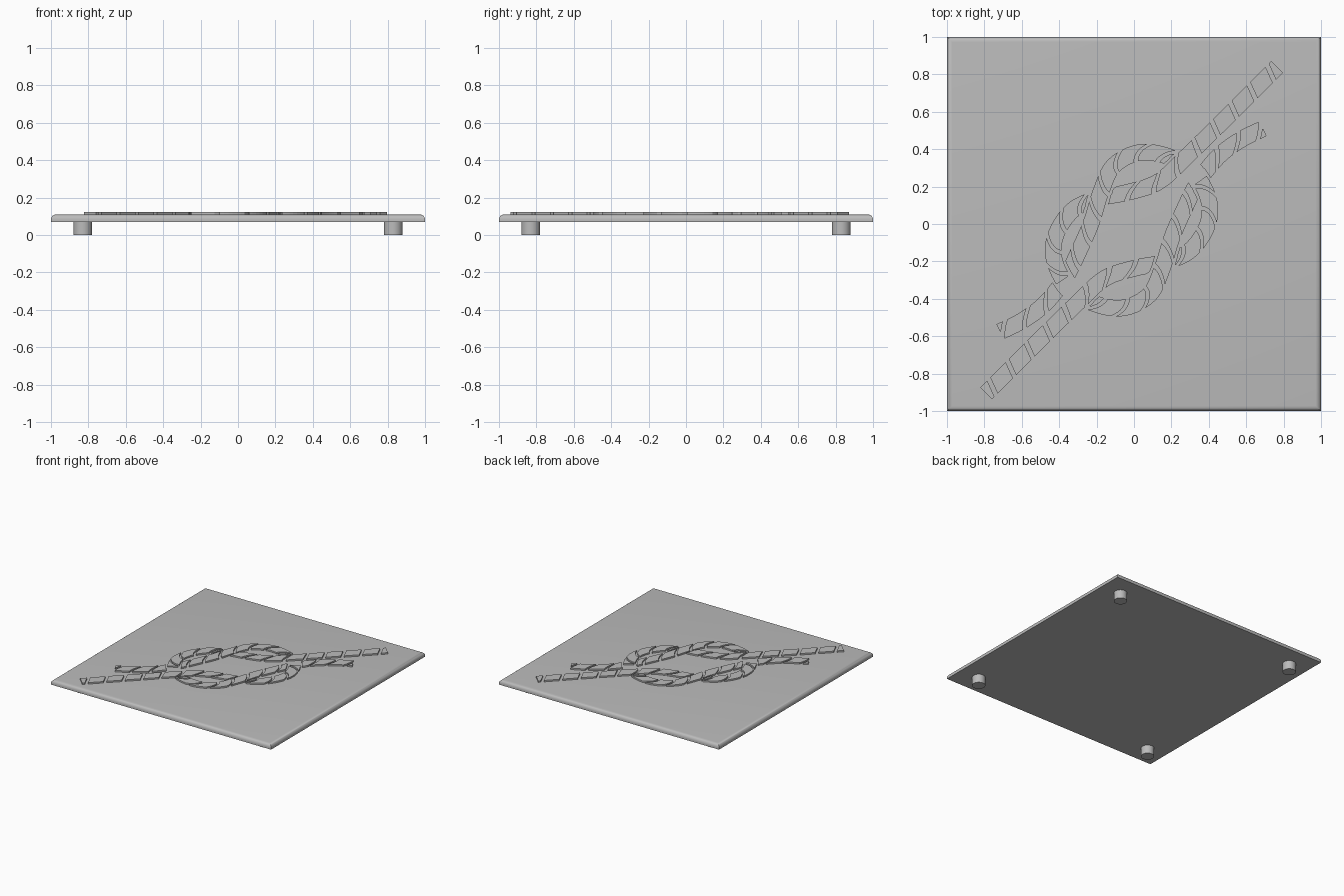
import bpy, bmesh
from mathutils import Vector

cube = bpy.data.objects.get("Cube")
if cube:
    bpy.data.objects.remove(cube, do_unlink=True)

grey = bpy.data.materials.new("plain grey")
grey.use_nodes = True
grey.diffuse_color = (0.5, 0.5, 0.5, 1)
grey.node_tree.nodes["Principled BSDF"].inputs["Base Color"].default_value = (0.5, 0.5, 0.5, 1)

BOTTOM, TOP, ROPE_TOP = 0.07, 0.11, 0.122
HALF_WIDTH, PITCH, GAP, CLEAR = 0.044, 0.14, 0.024, 0.058
CENTRE = Vector((-0.013, -0.033))


def add_object(name, bm):
    bmesh.ops.recalc_face_normals(bm, faces=bm.faces)
    mesh = bpy.data.meshes.new(name)
    bm.to_mesh(mesh)
    bm.free()
    mesh.materials.append(grey)
    obj = bpy.data.objects.new(name, mesh)
    bpy.context.collection.objects.link(obj)
    return obj


def smooth(obj):
    bpy.ops.object.select_all(action='DESELECT')
    obj.select_set(True)
    bpy.context.view_layer.objects.active = obj
    bpy.ops.object.shade_smooth_by_angle(angle=0.6)


# Square slab with rounded upper edges
bm = bmesh.new()
bmesh.ops.create_cube(bm, size=1)
for v in bm.verts:
    v.co = (v.co.x * 2, v.co.y * 2, TOP if v.co.z > 0 else BOTTOM)
rim = [e for e in bm.edges if all(v.co.z > 0.1 for v in e.verts)]
bmesh.ops.bevel(bm, geom=rim, offset=0.028, segments=6, profile=0.5, affect='EDGES')
smooth(add_object("slab", bm))

# Four round feet
for side, sx in (("left", 1), ("right", -1)):
    for end, sy in (("front", -1), ("back", 1)):
        bm = bmesh.new()
        bmesh.ops.create_cone(bm, cap_ends=True, segments=40, radius1=0.05, radius2=0.05, depth=BOTTOM)
        bmesh.ops.translate(bm, verts=bm.verts, vec=(sx * 0.83, sy * 0.83, BOTTOM / 2))
        smooth(add_object(f"{end}_{side}_foot", bm))

# Centre line of one rope, from its long end round the loop to its short end
GUIDE = [Vector(p) for p in (
    (0.765, 0.84), (0.5, 0.575), (0.27, 0.35), (0.13, 0.225), (-0.03, 0.17),
    (-0.18, 0.14), (-0.32, 0.08), (-0.41, -0.04), (-0.43, -0.17), (-0.37, -0.31),
    (-0.25, -0.41), (-0.07, -0.45), (0.08, -0.38), (0.15, -0.24), (0.2, -0.08),
    (0.26, 0.06), (0.34, 0.22), (0.45, 0.36), (0.57, 0.45), (0.69, 0.51))]


def spline(points, steps=20):
    ext = [2 * points[0] - points[1]] + points + [2 * points[-1] - points[-2]]
    out = []
    for a, b, c, d in zip(ext, ext[1:], ext[2:], ext[3:]):
        for i in range(steps):
            t = i / steps
            out.append((2 * b + (c - a) * t + (2 * a - 5 * b + 4 * c - d) * t * t
                        + (3 * b - a - 3 * c + d) * t ** 3) / 2)
    return out + [points[-1]]


path = spline(GUIDE)
other = [2 * CENTRE - p for p in path]
length = [0.0]
for a, b in zip(path, path[1:]):
    length.append(length[-1] + (b - a).length)
TOTAL = length[-1]


def at(s, v):
    """Point at distance s along the rope and v to its left."""
    i = next((k for k in range(len(path) - 2) if length[k + 1] >= s), len(path) - 2)
    lo, hi = max(i - 3, 0), min(i + 4, len(path) - 1)
    tangent = (path[hi] - path[lo]).normalized()
    t = (s - length[i]) / (length[i + 1] - length[i])
    return path[i].lerp(path[i + 1], t) + v * Vector((-tangent.y, tangent.x))


# Crossings of the two ropes; every second one passes underneath
nearest = [min((p - q).length for q in other) for p in path]
crossings = []
for i in range(1, len(path) - 1):
    if nearest[i] < 0.02 and nearest[i] <= min(nearest[i - 1], nearest[i + 1]):
        if not crossings or length[i] - crossings[-1] > 0.06:
            crossings.append(length[i])
under = crossings[1::2]

LANES = [HALF_WIDTH * (k / 4 - 1) for k in range(9)]


def hidden(s0, v):
    """Stretch of a lane that lies beneath the other rope."""
    samples = [s0 + k * 0.004 for k in range(-35, 36) if 0 <= s0 + k * 0.004 <= TOTAL]
    covered = [s for s in samples if min((at(s, v) - q).length for q in other) < CLEAR]
    return (min(covered), max(covered)) if covered else (s0, s0)


blocks = [[hidden(s0, v) for v in LANES] for s0 in under]


def cut(s, v):
    """Slanted strand boundary, steeper and curved round the loop."""
    loop = min(1, max(0, (s - 0.6) / 0.2)) * min(1, max(0, (TOTAL - s + 0.1) / 0.3))
    w = v / HALF_WIDTH
    return s + (0.38 + 0.6 * loop) * v + 0.015 * loop * (1 - w * w)


def add_strand(bm, spans):
    """Raised tile filling the given span of each lane."""
    rows = [(v, a, b) for v, (a, b) in zip(LANES, spans) if b - a > 0.004]
    if len(rows) < 3:
        return
    grid = []
    for z in (TOP - 0.005, ROPE_TOP):
        grid.append([[bm.verts.new((*at(a + (b - a) * k / 6, v), z)) for k in range(7)]
                     for v, a, b in rows])
    low, high = grid
    for g in grid:
        for r, q in zip(g, g[1:]):
            for k in range(6):
                bm.faces.new((r[k], r[k + 1], q[k + 1], q[k]))

    def ring(g):
        return (g[0] + [r[-1] for r in g[1:-1]] + g[-1][::-1] + [r[0] for r in g[-2:0:-1]])
    lo, hi = ring(low), ring(high)
    for k in range(len(lo)):
        j = (k + 1) % len(lo)
        bm.faces.new((lo[k], lo[j], hi[j], hi[k]))


# Two matching ropes, the second turned half round
rope = bmesh.new()
s = -0.08
while s < TOTAL:
    spans = [(min(max(cut(s, v), 0), TOTAL), min(max(cut(s + PITCH - GAP, v), 0), TOTAL))
             for v in LANES]
    parts = [spans]
    for block in blocks:
        split = []
        for part in parts:
            split.append([(a, min(b, h0)) for (a, b), (h0, h1) in zip(part, block)])
            split.append([(max(a, h1), b) for (a, b), (h0, h1) in zip(part, block)])
            if all(b <= h0 or a >= h1 for (a, b), (h0, h1) in zip(part, block)):
                split[-2:] = [part]
        parts = split
    for part in parts:
        add_strand(rope, part)
    s += PITCH

first = add_object("upper_rope", rope)
second = first.copy()
second.name = "lower_rope"
second.rotation_euler.z = 3.14159265
second.location = (2 * CENTRE.x, 2 * CENTRE.y, 0)
bpy.context.collection.objects.link(second)
